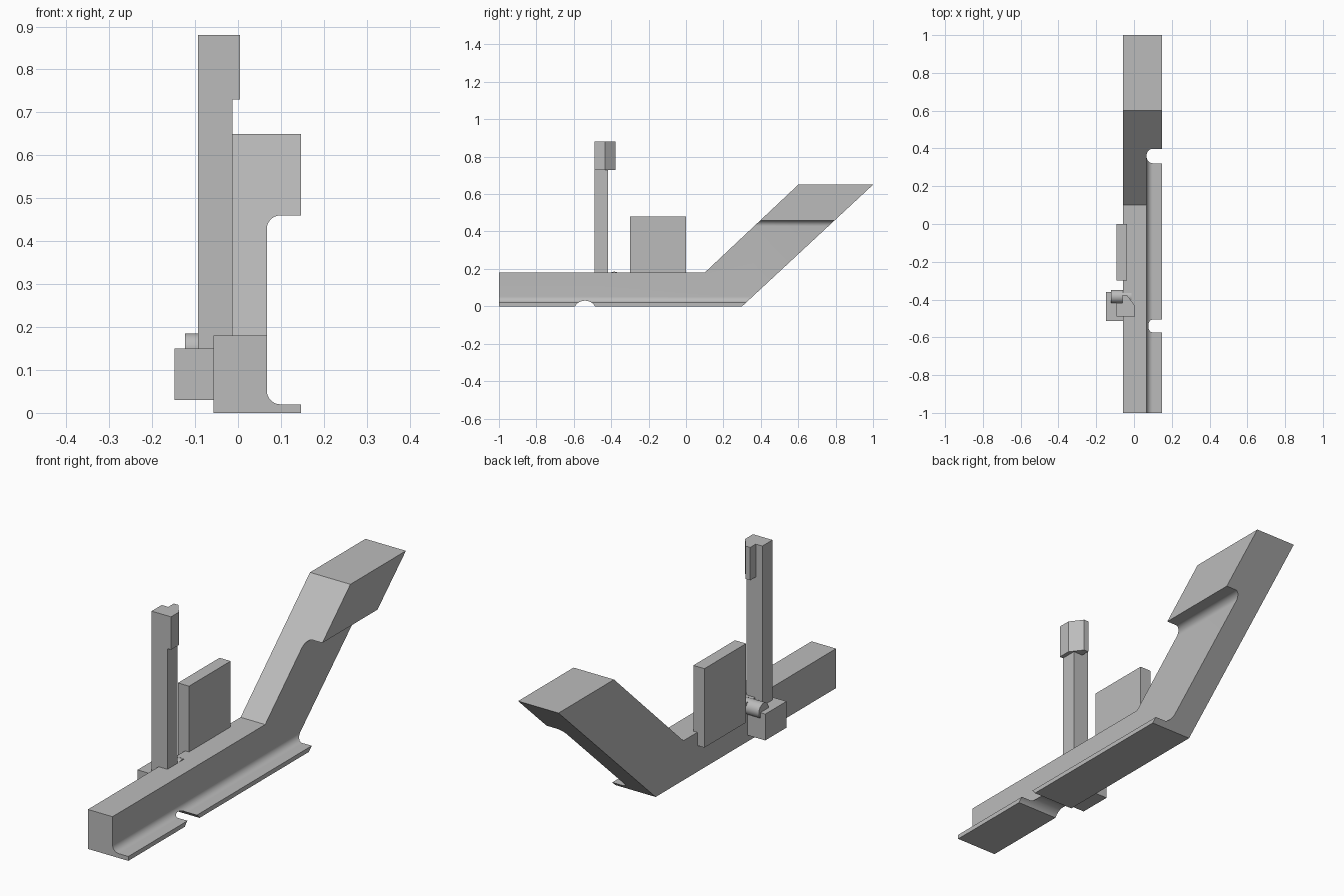
import bpy, bmesh
from math import sin, cos, pi, radians
from mathutils import Vector

if "Cube" in bpy.data.objects:
    bpy.data.objects.remove(bpy.data.objects["Cube"], do_unlink=True)

grey = bpy.data.materials.new("plain grey")
grey.use_nodes = True
grey.diffuse_color = (0.5, 0.5, 0.5, 1)
grey.node_tree.nodes["Principled BSDF"].inputs["Base Color"].default_value = (0.5, 0.5, 0.5, 1)


def prism(name, outline, axis, start, end):
    """Extrude a flat outline along one axis."""
    def place(a, b, t):
        return {"x": (t, a, b), "y": (a, t, b), "z": (a, b, t)}[axis]
    bm = bmesh.new()
    face = bm.faces.new([bm.verts.new(place(a, b, start)) for a, b in outline])
    out = bmesh.ops.extrude_face_region(bm, geom=[face])
    verts = [v for v in out["geom"] if isinstance(v, bmesh.types.BMVert)]
    shift = Vector(place(0, 0, end - start))
    bmesh.ops.translate(bm, verts=verts, vec=shift)
    bmesh.ops.recalc_face_normals(bm, faces=bm.faces)
    mesh = bpy.data.meshes.new(name)
    bm.to_mesh(mesh)
    bm.free()
    mesh.materials.append(grey)
    obj = bpy.data.objects.new(name, mesh)
    bpy.context.collection.objects.link(obj)
    return obj


def box(name, x, y, z):
    return prism(name, [(x[0], y[0]), (x[1], y[0]), (x[1], y[1]), (x[0], y[1])], "z", *z)


def arc(ca, cb, r, a0, a1, n):
    angles = [a0 + (a1 - a0) * i / n for i in range(n + 1)]
    return [(ca + r * cos(t), cb + r * sin(t)) for t in angles]


def circle(ca, cb, r, n=48):
    return arc(ca, cb, r, 0, 2 * pi, n)[:-1]


def select_only(obj):
    bpy.ops.object.select_all(action="DESELECT")
    obj.select_set(True)
    bpy.context.view_layer.objects.active = obj


def cut(obj, cutter):
    mod = obj.modifiers.new("cut", "BOOLEAN")
    mod.operation = "DIFFERENCE"
    mod.solver = "EXACT"
    mod.object = cutter
    select_only(obj)
    bpy.ops.object.modifier_apply(modifier=mod.name)
    bpy.data.objects.remove(cutter, do_unlink=True)


def smooth(obj):
    select_only(obj)
    bpy.ops.object.shade_smooth_by_angle(angle=radians(30))


# Bent bar: straight base with a rising arm
body = prism("body", [(-1, 0), (0.3, 0), (1, 0.65), (0.6, 0.65), (0.1, 0.18), (-1, 0.18)],
             "x", -0.057, 0.147)

# Filleted side recess that leaves the lower flange and the arm head
r = 0.032
recess = [(0.3, 0.02)] + [(0.3, 0.46)]
recess += arc(0.067 + r, 0.46 - r, r, pi / 2, pi, 12)
recess += arc(0.067 + r, 0.02 + r, r, pi, 1.5 * pi, 12)
cut(body, prism("recess_cutter", recess, "y", -1.2, 1.2))

# Round groove across the underside
cut(body, prism("groove_cutter", circle(-0.54, -0.032, 0.062, 64), "x", -0.3, 0.3))
smooth(body)

# Upright plate on the side of the bar
box("side_plate", (-0.093, -0.037), (-0.3, 0), (0.12, 0.48))

# Post with its chamfered head
box("post", (-0.093, -0.013), (-0.49, -0.417), (0.12, 0.74))
prism("post_head", [(-0.093, -0.49), (0.005, -0.49), (0.005, -0.433), (-0.037, -0.377),
                    (-0.06, -0.377), (-0.06, -0.417), (-0.093, -0.417)], "z", 0.73, 0.88)

# Bracket block and the round pin lying across it
box("bracket", (-0.148, -0.05), (-0.513, -0.36), (0.03, 0.15))
smooth(prism("pin", circle(-0.384, 0.15, 0.035), "x", -0.123, -0.013))
